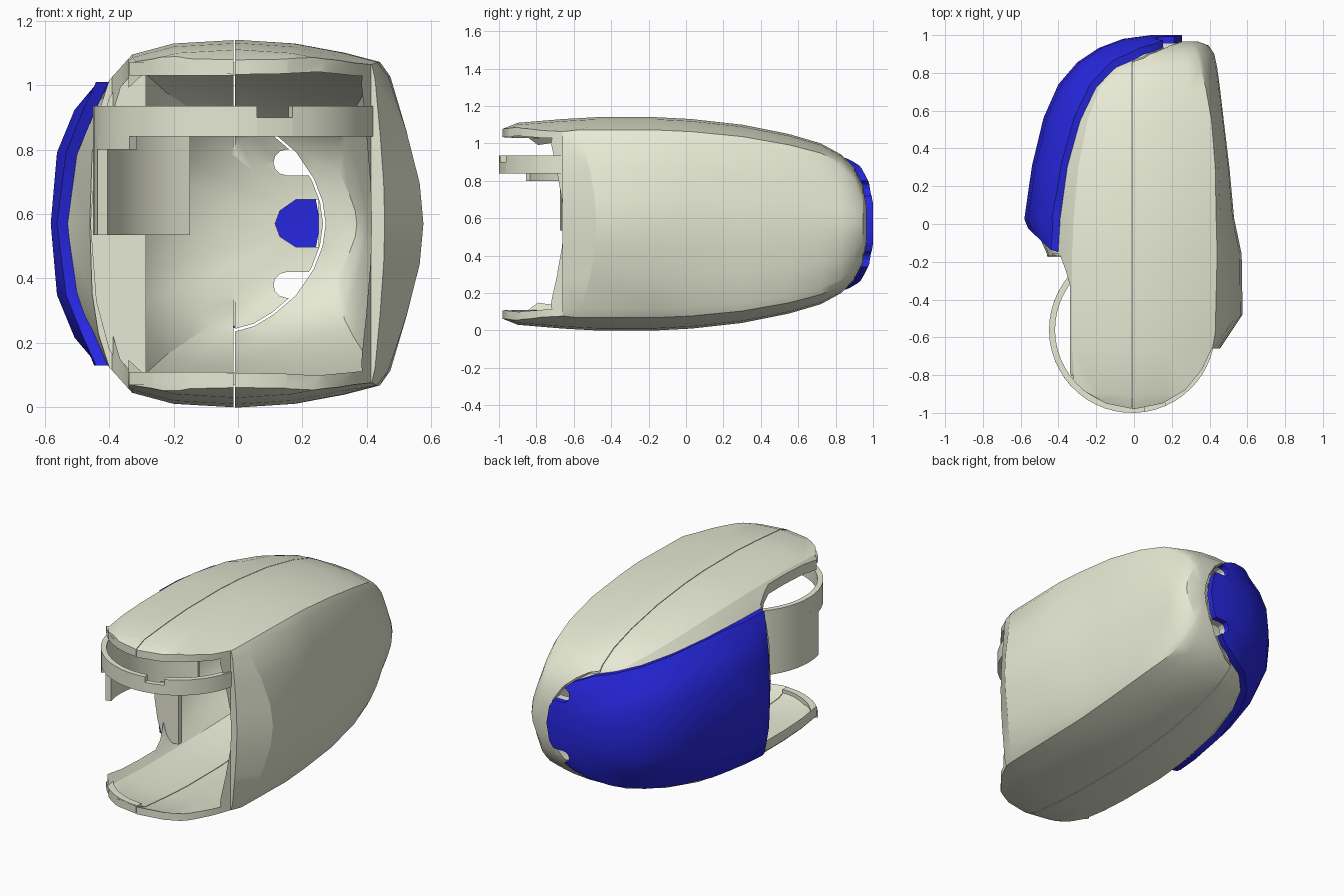
import bpy, bmesh
from math import cos, sin, radians
from mathutils import Vector

if "Cube" in bpy.data.objects:
    bpy.data.objects.remove(bpy.data.objects["Cube"])

MID = 0.57  # height of the horizontal symmetry plane

# Lengthwise stations: y, left, left corner, centre, right corner, right, half height
STATIONS = [
    (-1.0, -.44, -.36, 0, .39, .43, .50),
    (-.90, -.45, -.38, 0, .41, .44, .54),
    (-.66, -.45, -.40, 0, .415, .455, .56),
    (-.48, -.45, -.40, 0, .43, .575, .57),
    (-.16, -.46, -.40, 0, .44, .57, .57),
    (.03, -.545, -.39, 0, .435, .53, .56),
    (.30, -.505, -.36, 0, .43, .505, .53),
    (.55, -.445, -.30, 0, .41, .475, .48),
    (.72, -.37, -.23, .04, .38, .455, .43),
    (.83, -.275, -.14, .08, .35, .44, .37),
    (.90, -.17, -.04, .13, .33, .425, .30),
    (.945, -.05, .05, .19, .31, .395, .21),
    (.965, .10, .15, .23, .29, .34, .10),
]


def section(y, l, lc, c, rc, r, h):
    dl, dr = l - lc, r - rc
    top = [(l, 0), (lc + .88 * dl, .38), (lc + .55 * dl, .6), (lc, .78),
           (c + .82 * (lc - c), .92), (c + .5 * (lc - c), .98), (c, 1),
           (c + .4 * (rc - c), .98), (c + .75 * (rc - c), .93), (rc, .88),
           (rc + .25 * dr, .8), (rc + .64 * dr, .5), (rc + .92 * dr, .22), (r, 0)]
    ring = top + [(x, -z) for x, z in top[-2:0:-1]]
    # The ridge behind the front opening leans forward towards top and bottom
    lean = .13 if y == -.48 else 0
    return [(x, y - (lean * z * z if x > .4 else 0), MID + z * h) for x, z in ring]


def to_object(name, bm):
    bmesh.ops.recalc_face_normals(bm, faces=bm.faces)
    mesh = bpy.data.meshes.new(name)
    bm.to_mesh(mesh)
    bm.free()
    ob = bpy.data.objects.new(name, mesh)
    bpy.context.collection.objects.link(ob)
    return ob


def loft(name, cut=None):
    bm = bmesh.new()
    rings = [[bm.verts.new(p) for p in section(*s)] for s in STATIONS]
    n = len(rings[0])
    for a, b in zip(rings, rings[1:]):
        for i in range(n):
            j = (i + 1) % n
            bm.faces.new((a[i], a[j], b[j], b[i]))
    bm.faces.new(rings[-1])
    bmesh.ops.recalc_face_normals(bm, faces=bm.faces)
    if cut:
        bmesh.ops.bisect_plane(bm, geom=bm.verts[:] + bm.edges[:] + bm.faces[:],
                               plane_co=cut[0], plane_no=cut[1], clear_inner=True)
    return to_object(name, bm)


def prism(name, pts, lo, hi, axis='Y'):
    def place(p, t):
        return (p[0], t, p[1]) if axis == 'Y' else (p[0], p[1], t)
    bm = bmesh.new()
    a = [bm.verts.new(place(p, lo)) for p in pts]
    b = [bm.verts.new(place(p, hi)) for p in pts]
    bm.faces.new(a)
    bm.faces.new(b[::-1])
    for i in range(len(pts)):
        j = (i + 1) % len(pts)
        bm.faces.new((a[i], a[j], b[j], b[i]))
    return to_object(name, bm)


def apply_mod(ob, kind, **props):
    m = ob.modifiers.new(kind, kind)
    for k, v in props.items():
        setattr(m, k, v)
    bpy.ops.object.select_all(action='DESELECT')
    bpy.context.view_layer.objects.active = ob
    ob.select_set(True)
    bpy.ops.object.modifier_apply(modifier=m.name)


def boolean(ob, cutter, op='DIFFERENCE'):
    cutter.hide_render = True
    apply_mod(ob, 'BOOLEAN', object=cutter, operation=op, solver='EXACT')


def material(name, rgb):
    m = bpy.data.materials.new(name)
    m.diffuse_color = (*rgb, 1)
    m.use_nodes = True
    m.node_tree.nodes["Principled BSDF"].inputs["Base Color"].default_value = m.diffuse_color
    return m


ivory = material("ivory", (.80, .82, .66))
blue = material("panel_blue", (.02, .02, .75))


def finish(ob, mat=ivory):
    ob.data.materials.clear()
    ob.data.materials.append(mat)
    bpy.ops.object.select_all(action='DESELECT')
    bpy.context.view_layer.objects.active = ob
    ob.select_set(True)
    bpy.ops.object.shade_smooth_by_angle(angle=radians(26))


def arc(name, a0, a1, z0, z1, r_out=.44, r_in=.408, centre=(-.01, -.56)):
    n = max(2, round((a1 - a0) / 7))
    ang = [radians(a0 + (a1 - a0) * i / n) for i in range(n + 1)]
    pts = [(centre[0] + r_out * cos(t), centre[1] + r_out * sin(t)) for t in ang]
    pts += [(centre[0] + r_in * cos(t), centre[1] + r_in * sin(t)) for t in reversed(ang)]
    finish(prism(name, pts, z0, z1, 'Z'))


def mirrored(half):
    return half + [(x, 2 * MID - z) for x, z in reversed(half) if abs(z - MID) > 1e-6]


# Hollow housing
housing = loft("housing")
apply_mod(housing, 'SOLIDIFY', thickness=.042, offset=-1)

# Side panel on the left, wrapping round the back
panel = loft("side_panel", (Vector((-.58, .05, 0)), Vector((.2, .18, 0))))
apply_mod(panel, 'SOLIDIFY', thickness=.036, offset=1)

cutters = []
# Plan outline of the open front and the rounded lids
front_cut = prism("front_cutter", [
    (-1, -.17), (-.39, -.17), (-.36, -.25), (-.34, -.32), (-.34, -.79), (-.27, -.88),
    (-.15, -.95), (0, -.98), (.15, -.95), (.27, -.88), (.36, -.77), (.412, -.66),
    (1, -.66), (1, -1.3), (-1, -1.3)], -.5, 1.7, 'Z')
boolean(housing, front_cut)
cutters.append(front_cut)

# Seam along the lids, and its curved continuation round the back
seam = prism("seam_cutter", [(-.014, -1.2), (-.010, -1.2), (-.010, .868), (-.014, .868)],
             -.5, 1.7, 'Z')
curve = mirrored([(-.012, .235), (.05, .252), (.11, .288), (.18, .348), (.235, .43),
                  (.262, .50), (.272, MID)])
inner = [(x * .97, MID + (z - MID) * .975) for x, z in curve]
back_seam = prism("back_seam_cutter", curve + inner[::-1], .5, 1.2)
for c in (seam, back_seam):
    boolean(housing, c)
    cutters.append(c)

# Outline of the side panel seen from the front
outline = mirrored([(-1, .13), (-.40, .13), (-.30, .17), (-.20, .20), (0, .25),
                    (.11, .30), (.18, .365), (.235, .46), (.255, MID)])
panel_shape = prism("panel_cutter", outline, -.6, 1.4)
boolean(panel, panel_shape, 'INTERSECT')
cutters.append(panel_shape)

# Two rounded slots through both skins and a notch in the housing
slot_low = [(.15 + .04 * cos(radians(t)), .38 + .04 * sin(radians(t)))
            for t in range(90, 271, 30)] + [(.165, .34), (.222, .42)]
for pts in (slot_low, [(x, 2 * MID - z) for x, z in slot_low]):
    slot = prism("slot_cutter", pts, .6, 1.3)
    boolean(housing, slot)
    boolean(panel, slot)
    cutters.append(slot)
notch = prism("notch_cutter", [(.115, .57), (.13, .53), (.18, .497), (.25, .497),
                               (.25, .645), (.18, .645), (.13, .61)], .6, 1.3)
boolean(housing, notch)
cutters.append(notch)

for c in cutters:
    bpy.data.objects.remove(c)
finish(housing)
finish(panel, blue)

# Front flange of the left wall
finish(prism("left_flange", mirrored([(-.285, .11), (-.35, .11), (-.40, .18), (-.44, .33),
                                      (-.458, MID)]), -.175, -.14))

# Collar ring with its notch, step and hanging guard
arc("collar_left", 110, 279, .84, .935)
arc("collar_notch", 279, 294, .84, .90)
arc("collar_right", 294, 347, .84, .935)
arc("collar_step", 195, 222, .80, .84)
arc("collar_guard", 110, 195, .535, .84)

# Lips under the left front edges of the lids
for name, z in (("upper_lip", 1.03), ("lower_lip", .07)):
    arc(name, 217, 270, z, z + .04, .41, .37)
